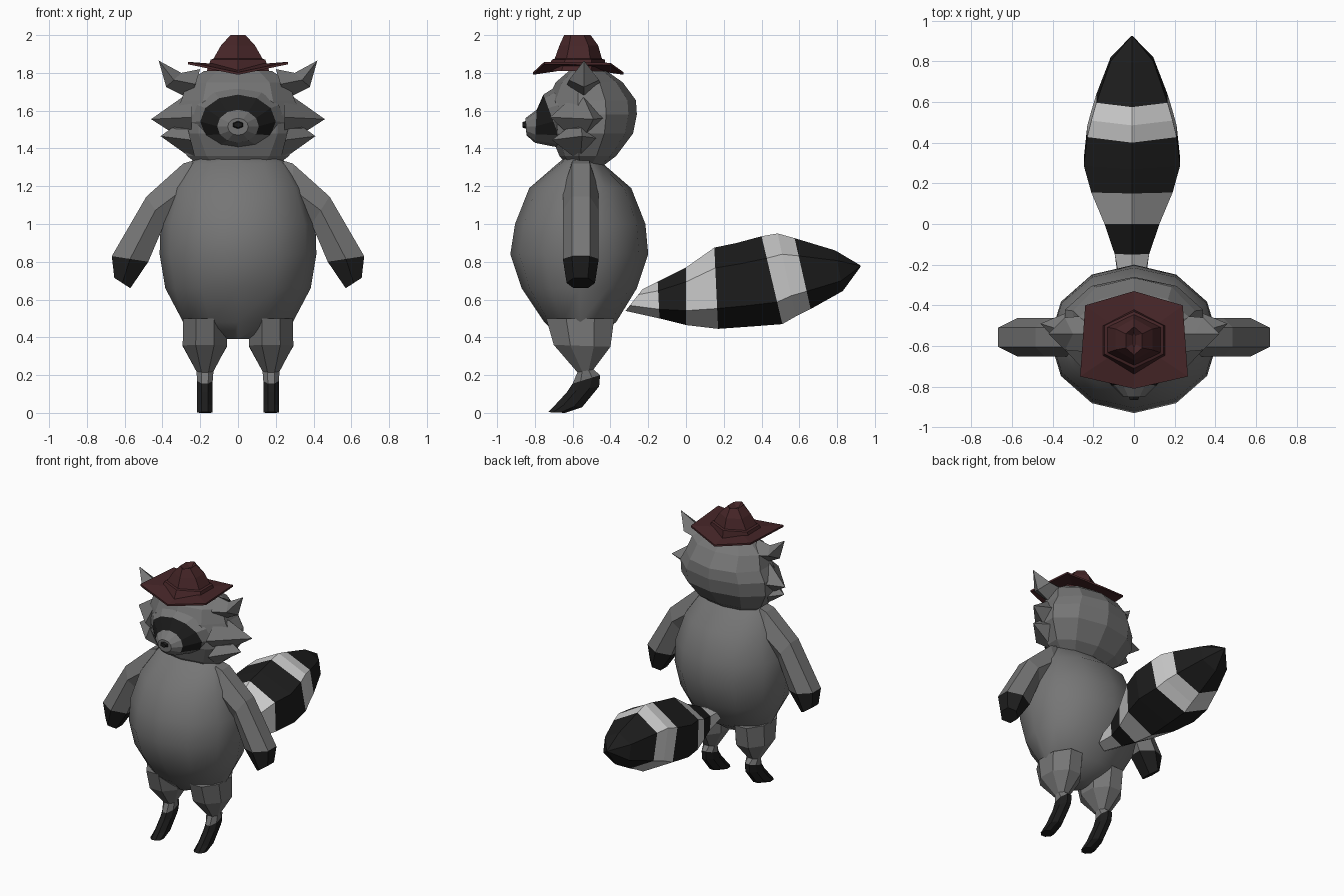
import bpy, bmesh, math
from mathutils import Vector as V


def material(name, rgb):
    m = bpy.data.materials.new(name)
    m.diffuse_color = (*rgb, 1)
    return m


GREY = material("grey fur", (0.18, 0.18, 0.18))
DARK = material("dark fur", (0.012, 0.012, 0.012))
LIGHT = material("pale fur", (0.60, 0.60, 0.60))
FELT = material("maroon felt", (0.062, 0.019, 0.021))


def ring(a, b, w, n, phase=0.0):
    """Closed section spanning a to b, with half width vector w."""
    a, b, w = V(a), V(b), V(w)
    ang = [phase + math.tau * i / n for i in range(n)]
    cm = max(abs(math.cos(t)) for t in ang)
    sm = max(abs(math.sin(t)) for t in ang)
    return [(a + b) / 2 + (a - b) / 2 * (math.cos(t) / cm) + w * (math.sin(t) / sm) for t in ang]


def loft(name, rings, mats, pick=None, smooth=None):
    """Skin the rings; mats[pick[i]] colours segment i. Ends are closed with fans."""
    bm = bmesh.new()
    n = len(rings[0])
    vs = [[bm.verts.new(p) for p in r] for r in rings]
    pick = pick or [0] * (len(rings) - 1)
    for k in range(len(rings) - 1):
        for i in range(n):
            j = (i + 1) % n
            f = bm.faces.new((vs[k][i], vs[k][j], vs[k + 1][j], vs[k + 1][i]))
            f.material_index = pick[k]
    for r, m in ((vs[0], pick[0]), (vs[-1], pick[-1])):
        c = bm.verts.new(sum((v.co for v in r), V()) / n)
        for i in range(n):
            bm.faces.new((r[i], r[(i + 1) % n], c)).material_index = m
    bmesh.ops.remove_doubles(bm, verts=bm.verts, dist=0.0005)
    bmesh.ops.recalc_face_normals(bm, faces=bm.faces)
    me = bpy.data.meshes.new(name)
    bm.to_mesh(me)
    bm.free()
    for m in mats:
        me.materials.append(m)
    if smooth:
        me.polygons.foreach_set("use_smooth", [True] * len(me.polygons))
        me.set_sharp_from_angle(angle=math.radians(smooth))
    ob = bpy.data.objects.new(name, me)
    bpy.context.collection.objects.link(ob)
    return ob


def yz(rows, n, x=0.0, phase=0.0):
    """Rings from rows of (y1, z1, y2, z2, half width in x)."""
    return [ring((x, a, b), (x, c, d), (w, 0, 0), n, phase) for a, b, c, d, w in rows]


def level(rows, n):
    """Horizontal rings from rows of (z, front y, back y, half width)."""
    return yz([(f, z, b, z, w) for z, f, b, w in rows], n)


# Torso
loft("torso", level([
    (0.39, -0.66, -0.50, 0.06), (0.48, -0.75, -0.37, 0.29), (0.66, -0.87, -0.26, 0.385),
    (0.84, -0.93, -0.20, 0.415), (1.00, -0.905, -0.215, 0.41), (1.19, -0.83, -0.29, 0.35),
    (1.32, -0.68, -0.44, 0.27), (1.36, -0.63, -0.47, 0.2)], 12), [GREY], smooth=38)

# Head core
loft("head", level([
    (1.30, -0.62, -0.45, 0.19), (1.36, -0.67, -0.37, 0.27), (1.48, -0.72, -0.28, 0.34),
    (1.58, -0.73, -0.26, 0.34), (1.655, -0.735, -0.265, 0.30), (1.75, -0.69, -0.335, 0.27),
    (1.81, -0.62, -0.42, 0.18)], 10), [GREY])

# Muzzle, with the dark mask on the upper part of its sloping band
muzzle = loft("muzzle", yz([
    (-0.70, 1.72, -0.60, 1.36, 0.25), (-0.755, 1.685, -0.65, 1.40, 0.20),
    (-0.79, 1.605, -0.80, 1.43, 0.11), (-0.85, 1.56, -0.845, 1.47, 0.055)], 12),
    [GREY, DARK], [0, 1, 0])
for p in muzzle.data.polygons:
    if p.material_index == 1 and p.center.z < 1.475:
        p.material_index = 0

# Nose
loft("nose", yz([(-0.835, 1.55, -0.835, 1.50, 0.032), (-0.865, 1.54, -0.865, 1.51, 0.02)], 6), [DARK])

# Paired parts
for s, side in ((1, "left"), (-1, "right")):
    def spike(name, rows):
        loft(f"{side}_{name}", [ring((s * a, y, b), (s * c, y, d), (0, w, 0), 4)
                                for a, b, c, d, y, w in rows], [GREY])

    spike("ear", [(0.20, 1.82, 0.25, 1.66, -0.54, 0.09), (0.30, 1.80, 0.38, 1.725, -0.54, 0.08),
                  (0.42, 1.865, 0.42, 1.865, -0.54, 0)])
    spike("upper_cheek", [(0.24, 1.71, 0.25, 1.42, -0.56, 0.16), (0.46, 1.555, 0.46, 1.555, -0.49, 0)])
    spike("lower_cheek", [(0.28, 1.56, 0.22, 1.33, -0.56, 0.15), (0.41, 1.465, 0.41, 1.465, -0.55, 0)])

    # Arm with dark hand
    arm = [(0.24, 1.335, 0.22, 1.05, 0.09), (0.29, 1.32, 0.30, 1.04, 0.095),
           (0.485, 1.145, 0.39, 1.00, 0.095), (0.668, 0.83, 0.475, 0.80, 0.095),
           (0.655, 0.715, 0.57, 0.66, 0.075)]
    loft(f"{side}_arm", [ring((s * a, -0.557, b), (s * c, -0.557, d), (0, w, 0), 6, math.pi / 6)
                         for a, b, c, d, w in arm], [GREY, DARK], [0, 0, 0, 1])

    # Leg with dark foot; the thigh tapers in towards a slim ankle
    legs = yz([(-0.74, 0.50, -0.38, 0.50, 0.115), (-0.70, 0.36, -0.40, 0.35, 0.118),
               (-0.575, 0.215, -0.49, 0.23, 0.045), (-0.60, 0.155, -0.455, 0.20, 0.041),
               (-0.63, 0.11, -0.46, 0.14, 0.041), (-0.69, 0.045, -0.55, 0.03, 0.041),
               (-0.73, 0.004, -0.64, 0.0, 0.041)], 8, s * 0.175, math.pi / 8)
    loft(f"{side}_leg", legs, [GREY, DARK], [0, 0, 0, 1, 1, 1])

# Striped tail
loft("tail", yz([
    (-0.23, 0.655, -0.32, 0.54, 0.065), (-0.15, 0.695, -0.14, 0.50, 0.085),
    (0.0, 0.77, 0.0, 0.465, 0.135), (0.15, 0.875, 0.17, 0.445, 0.20),
    (0.27, 0.90, 0.34, 0.457, 0.237), (0.40, 0.935, 0.51, 0.47, 0.22),
    (0.485, 0.95, 0.58, 0.51, 0.20), (0.575, 0.925, 0.66, 0.55, 0.175),
    (0.79, 0.86, 0.83, 0.645, 0.105), (0.925, 0.78, 0.925, 0.775, 0.003)], 6, -0.01),
    [LIGHT, DARK], [0, 1, 0, 1, 1, 0, 0, 1, 1])

# Hat brim, turned up at the sides
outline = [(0, -0.33), (-0.24, -0.40), (-0.265, -0.75), (0, -0.81), (0.265, -0.75), (0.24, -0.40)]
loft("hat_brim", [[V((x, y, z + 0.21 * abs(x))) for x, y in outline] for z in (1.79, 1.803)], [FELT])

# Hat crown with a pinched top
loft("hat_crown", level([
    (1.81, -0.74, -0.42, 0.165), (1.87, -0.71, -0.43, 0.145), (1.875, -0.695, -0.445, 0.13),
    (1.945, -0.67, -0.465, 0.09), (2.00, -0.645, -0.505, 0.04), (1.972, -0.61, -0.53, 0.006)], 6), [FELT])
